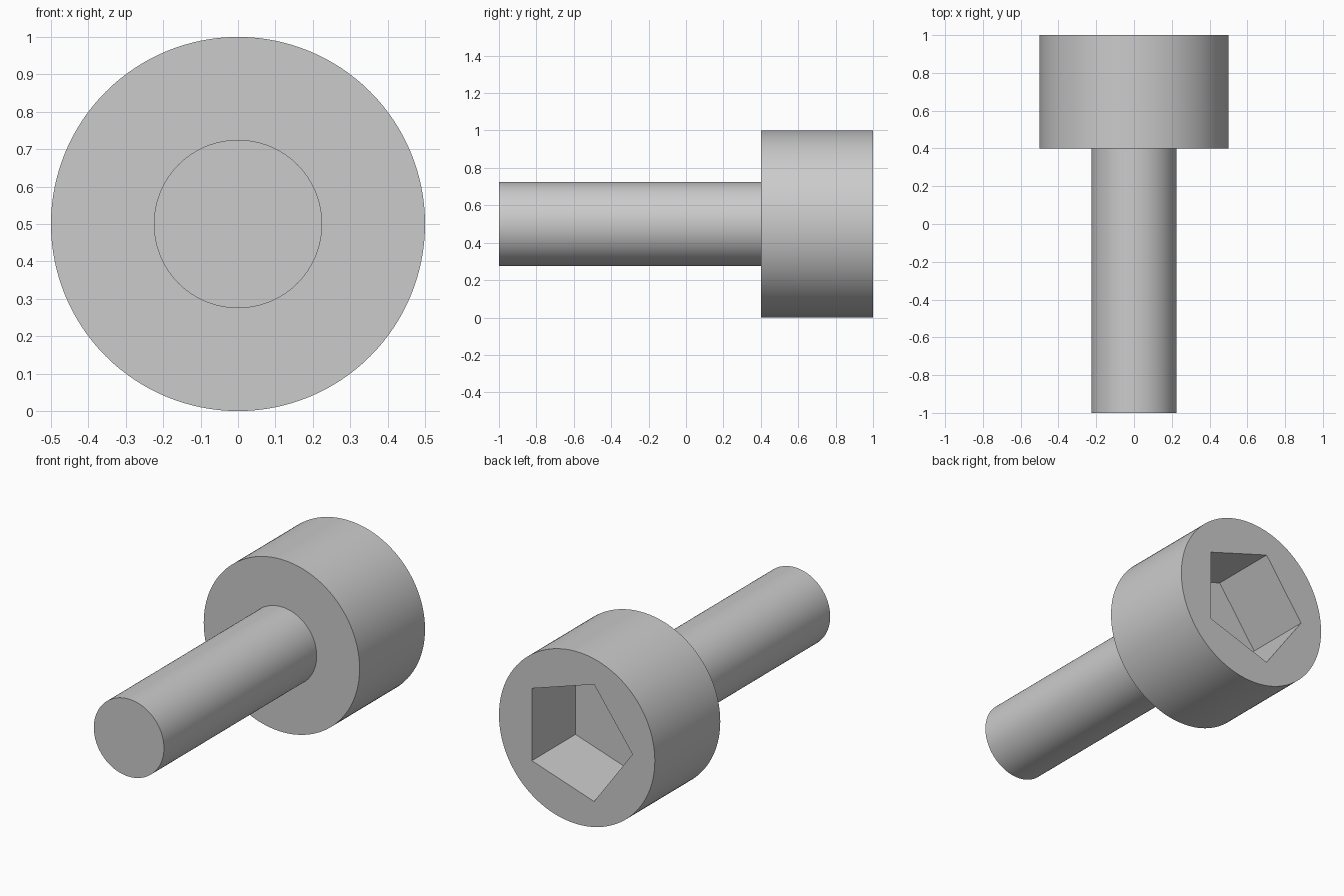
import bpy
import bmesh
from math import cos, sin, pi, radians

AXIS_Z = 0.5          # height of the bolt axis
HEAD_R, SHAFT_R, SOCKET_R = 0.5, 0.225, 0.357
TIP, SHOULDER, BACK = -1.0, 0.4, 1.0
SOCKET_DEPTH = 0.4

if "Cube" in bpy.data.objects:
    bpy.data.objects.remove(bpy.data.objects["Cube"], do_unlink=True)

steel = bpy.data.materials.new("grey steel")
steel.use_nodes = True
grey = (0.6, 0.6, 0.6, 1.0)
steel.diffuse_color = grey
steel.node_tree.nodes["Principled BSDF"].inputs["Base Color"].default_value = grey


def prism(name, radius, sides, y0, y1, start=0.0):
    """Closed regular prism lying along y."""
    bm = bmesh.new()
    angles = [start + 2 * pi * i / sides for i in range(sides)]
    ring = [bm.verts.new((radius * cos(a), y0, AXIS_Z + radius * sin(a))) for a in angles]
    cap = bm.faces.new(ring)
    out = bmesh.ops.extrude_face_region(bm, geom=[cap], use_keep_orig=True)
    moved = [v for v in out["geom"] if isinstance(v, bmesh.types.BMVert)]
    bmesh.ops.translate(bm, verts=moved, vec=(0, y1 - y0, 0))
    bmesh.ops.recalc_face_normals(bm, faces=bm.faces)
    mesh = bpy.data.meshes.new(name)
    bm.to_mesh(mesh)
    bm.free()
    mesh.materials.append(steel)
    obj = bpy.data.objects.new(name, mesh)
    bpy.context.collection.objects.link(obj)
    return obj


def activate(obj):
    bpy.ops.object.select_all(action="DESELECT")
    obj.select_set(True)
    bpy.context.view_layer.objects.active = obj


# Round head and shaft, the shaft sunk a little into the head
head = prism("head", HEAD_R, 128, SHOULDER, BACK)
shaft = prism("shaft", SHAFT_R, 96, TIP, SHOULDER + 0.05)

# Five-sided key socket cut into the back of the head, one corner towards -x
cutter = prism("socket_cutter", SOCKET_R, 5, BACK - SOCKET_DEPTH, BACK + 0.1, pi)
cutter.hide_render = True
activate(head)
cut = head.modifiers.new("socket", "BOOLEAN")
cut.operation = "DIFFERENCE"
cut.solver = "EXACT"
cut.object = cutter
bpy.ops.object.modifier_apply(modifier=cut.name)
bpy.data.objects.remove(cutter, do_unlink=True)

# Smooth round sides with crisp rims
for part in (head, shaft):
    activate(part)
    bpy.ops.object.shade_smooth_by_angle(angle=radians(30))
